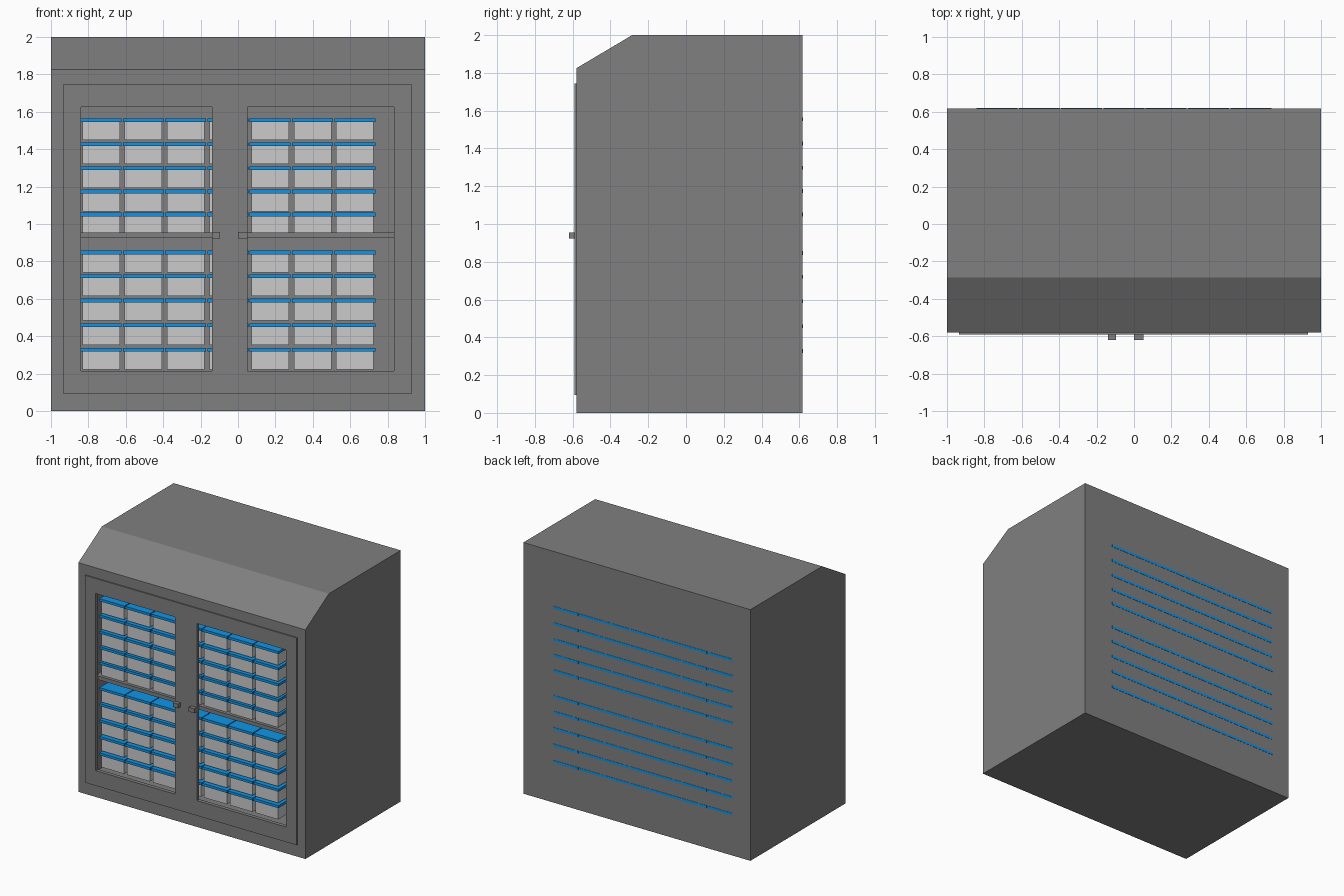
import bpy, bmesh

if "Cube" in bpy.data.objects:
    bpy.data.objects.remove(bpy.data.objects["Cube"])


def material(name, rgb):
    m = bpy.data.materials.new(name)
    m.diffuse_color = (*rgb, 1)
    m.use_nodes = True
    m.node_tree.nodes["Principled BSDF"].inputs["Base Color"].default_value = m.diffuse_color
    return m


DARK = material("dark_grey", (0.215, 0.215, 0.215))
BLUE = material("blue", (0.005, 0.3, 0.8))


def prism(name, profile, x0, x1, mat=None):
    """Extrude a (y, z) profile along x."""
    bm = bmesh.new()
    face = bm.faces.new([bm.verts.new((x0, y, z)) for y, z in profile])
    ext = bmesh.ops.extrude_face_region(bm, geom=[face])["geom"]
    verts = [v for v in ext if isinstance(v, bmesh.types.BMVert)]
    bmesh.ops.translate(bm, verts=verts, vec=(x1 - x0, 0, 0))
    bmesh.ops.recalc_face_normals(bm, faces=bm.faces)
    mesh = bpy.data.meshes.new(name)
    bm.to_mesh(mesh)
    bm.free()
    ob = bpy.data.objects.new(name, mesh)
    bpy.context.collection.objects.link(ob)
    if mat:
        mesh.materials.append(mat)
    return ob


def box(name, x, y, z, mat=None):
    profile = [(y[0], z[0]), (y[1], z[0]), (y[1], z[1]), (y[0], z[1])]
    return prism(name, profile, x[0], x[1], mat)


def cut(ob, x, y, z):
    """Cut a box-shaped hole, then discard the cutter."""
    cutter = box("cutter", x, y, z, DARK)
    mod = ob.modifiers.new("hole", "BOOLEAN")
    mod.operation = "DIFFERENCE"
    mod.solver = "EXACT"
    mod.object = cutter
    bpy.context.view_layer.objects.active = ob
    bpy.ops.object.modifier_apply(modifier=mod.name)
    bpy.data.objects.remove(cutter)


# Cabinet shell with a sloped front top edge and a hollow inside
cabinet = prism("cabinet", [(-0.58, 0), (0.618, 0), (0.618, 2),
                            (-0.285, 2), (-0.58, 1.825)], -1, 1, DARK)
cut(cabinet, (-0.87, 0.865), (-0.8, 0.595), (0.185, 1.655))

# Door panel with two window openings
OPENINGS = [(-0.84, -0.14), (0.05, 0.835)]
door = box("door_panel", (-0.935, 0.93), (-0.59, -0.56), (0.095, 1.745), DARK)
for x in OPENINGS:
    cut(door, x, (-0.8, 0), (0.215, 1.625))

# Middle shelf whose edge crosses both windows, and the two door handles
box("middle_shelf", (-0.865, 0.86), (-0.555, 0.59), (0.925, 0.955), DARK)
for x in [(-0.14, -0.095), (0.0, 0.05)]:
    box("handle", x, (-0.62, -0.585), (0.922, 0.956), DARK)

# Rack of drawers: pale body below a slightly wider blue lid
ROWS = [1.555, 1.426, 1.298, 1.174, 1.051, 0.847, 0.721, 0.591, 0.459, 0.328]
for z in ROWS:
    for col in range(7):
        x = -0.842 + 0.2262 * col
        box("drawer_lid", (x, x + 0.219), (-0.54, 0.62), (z - 0.01, z + 0.01), BLUE)
        box("drawer_body", (x + 0.01, x + 0.21), (-0.53, 0.58), (z - 0.106, z - 0.01))
